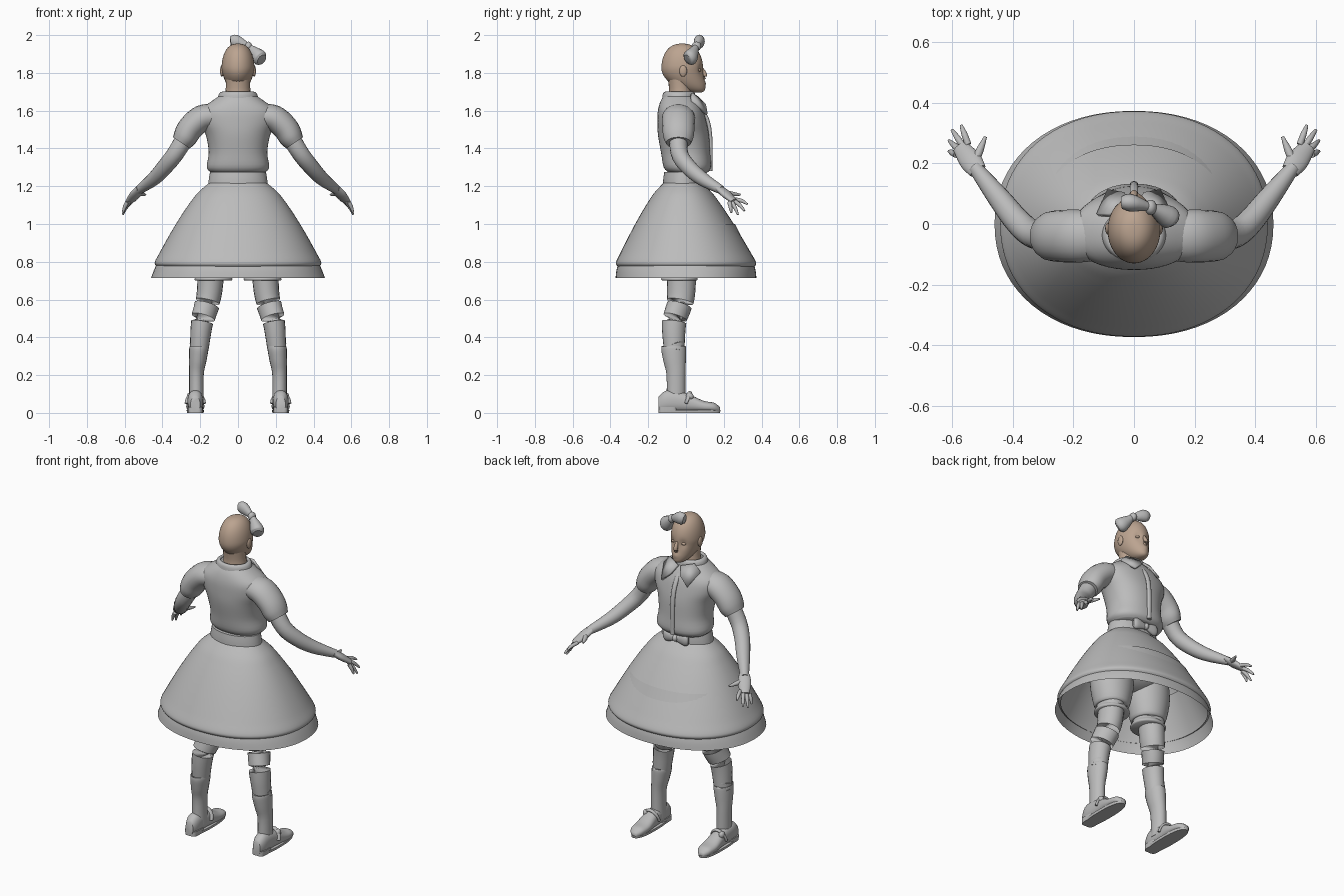
import bpy, bmesh
from math import sin, cos, pi, exp, copysign, radians
from mathutils import Vector, Matrix

if "Cube" in bpy.data.objects:
    bpy.data.objects.remove(bpy.data.objects["Cube"])


def material(name, rgb):
    mat = bpy.data.materials.new(name)
    mat.use_nodes = True
    mat.diffuse_color = (*rgb, 1)
    mat.node_tree.nodes["Principled BSDF"].inputs["Base Color"].default_value = (*rgb, 1)
    return mat


GREY = material("cloth grey", (.5, .5, .5))
SKIN = material("head tan", (.5, .37, .28))


def finish(name, bm, mat=GREY, mirror=False, thickness=0):
    """Turn the bmesh into a smooth-shaded object, mirrored left to right if asked."""
    bmesh.ops.recalc_face_normals(bm, faces=bm.faces[:])
    mesh = bpy.data.meshes.new(name)
    bm.to_mesh(mesh)
    bm.free()
    mesh.materials.append(mat)
    part = bpy.data.objects.new(name, mesh)
    bpy.context.collection.objects.link(part)
    bpy.ops.object.select_all(action="DESELECT")
    part.select_set(True)
    bpy.context.view_layer.objects.active = part
    bpy.ops.object.shade_smooth_by_angle(angle=radians(50))
    if thickness:
        solidify = part.modifiers.new("Thickness", "SOLIDIFY")
        solidify.thickness = thickness
        solidify.offset = 0
    if mirror:
        part.modifiers.new("Mirror", "MIRROR").use_mirror_merge = False


def smooth_rows(rows, steps=4):
    """Catmull-Rom interpolation of the control rows."""
    dense = []
    padded = [rows[0], *rows, rows[-1]]
    for before, start, end, after in zip(padded, padded[1:], padded[2:], padded[3:]):
        for step in range(steps):
            t = step / steps
            dense.append([q + t * ((r - p) + t * ((2*p - 5*q + 4*r - s) + t * (3*q - p - 3*r + s))) / 2
                          for p, q, r, s in zip(before, start, end, after)])
    return dense + [list(rows[-1])]


def stitch(name, rings, caps=True, **options):
    """Join the rings with quads and close the ends."""
    bm = bmesh.new()
    loops = [[bm.verts.new(point) for point in ring] for ring in rings]
    for lower, upper in zip(loops, loops[1:]):
        for i in range(len(lower)):
            bm.faces.new((lower[i - 1], lower[i], upper[i], upper[i - 1]))
    if caps:
        bm.faces.new(loops[0])
        bm.faces.new(loops[-1])
    finish(name, bm, **options)


def loft(name, rows, x=0, centre=lambda height, depth: 0, power=2, along_y=False, sides=48, **options):
    """Rows are (position, half width, half depth); centre places each section."""
    rings = []
    for height, width, depth in smooth_rows(rows):
        ring = []
        for i in range(sides):
            angle = 2 * pi * i / sides
            c, s = (copysign(abs(v) ** (2 / power), v) for v in (cos(angle), sin(angle)))
            across, other = x + width * c, centre(height, depth) + depth * s
            ring.append((across, height, other) if along_y else (across, other, height))
        rings.append(ring)
    stitch(name, rings, **options)


def sweep(name, rows, wide=1, sides=20, **options):
    """Tube through rows (x, y, z, radius); wide scales it sideways."""
    path = smooth_rows(rows)
    points = [Vector(row[:3]) for row in path]
    rings = []
    for i, point in enumerate(points):
        ahead = (points[min(i + 1, len(points) - 1)] - points[max(i - 1, 0)]).normalized()
        reference = Vector((0, 0, 1)) if abs(ahead.z) < .95 else Vector((0, 1, 0))
        side = ahead.cross(reference).normalized()
        up = side.cross(ahead)
        radius = path[i][-1]
        angles = [2 * pi * j / sides for j in range(sides)]
        rings.append([point + radius * (side * wide * cos(a) + up * sin(a)) for a in angles])
    stitch(name, rings, **options)


def ball(name, place, size, shape=None, **options):
    """Ellipsoid, optionally reshaped while it is still a unit sphere."""
    bm = bmesh.new()
    bmesh.ops.create_uvsphere(bm, u_segments=48, v_segments=32, radius=1)
    if shape:
        for vert in bm.verts:
            shape(vert.co)
    bm.transform(Matrix.Translation(place) @ Matrix.Diagonal((*size, 1)))
    finish(name, bm, **options)


def head_shape(p):
    """Fill out the skull, taper the jaw towards the chin, press in eye sockets, raise lips."""
    spread = max(p.xy.length, .01) ** -.2
    p.x *= spread
    p.y *= spread
    if p.z < 0:
        p.x *= 1 + .2 * p.z
        p.y += .7 * p.z ** 2
    if p.y > 0:
        p.y -= .1 * exp(-((abs(p.x) - .4) ** 2 + (p.z + .08) ** 2) / .03)
        p.y += .05 * exp(-(p.x / .25) ** 2 - ((p.z + .6) / .1) ** 2)


# Head and neck
ball("head", (0, -.02, 1.825), (.087, .11, .13), head_shape, mat=SKIN)
sweep("neck", [(0, -.03, 1.62, .08), (0, -.03, 1.7, .06), (0, -.04, 1.8, .06)], wide=1.1, mat=SKIN)
sweep("nose", [(0, .08, 1.83, .007), (0, .1, 1.79, .012), (0, .09, 1.77, .011)], mat=SKIN)
ball("ear", (.085, -.015, 1.81), (.01, .02, .03), mat=SKIN, mirror=True)
ball("eye", (.033, .07, 1.815), (.014, .01, .008), mat=SKIN, mirror=True)

# Hair bow
knot = (.055, .055, 1.94)
ball("hair_bow_knot", knot, (.02, .025, .025))
sweep("hair_bow_back_loop", [(*knot, .015), (-.01, .07, 1.965, .036), (-.04, .07, 1.965, .026)], wide=.8)
sweep("hair_bow_side_loop", [(*knot, .015), (.11, .025, 1.885, .042), (.126, .01, 1.87, .03)], wide=.9)

# Blouse with sleeves, button strip and collar
loft("blouse", [(1.69, .08, .07), (1.65, .14, .1), (1.6, .2, .12), (1.54, .2, .13), (1.47, .17, .135),
                (1.38, .155, .13), (1.3, .165, .125), (1.27, .14, .1)],
     centre=lambda z, depth: .12 * (1.36 - z), power=2.2)
sweep("sleeve", [(.12, -.04, 1.57, .065), (.19, -.04, 1.56, .07), (.25, -.04, 1.51, .068),
                 (.28, -.04, 1.46, .064), (.3, -.04, 1.43, .053)], wide=1.25, mirror=True)
sweep("button_strip", [(0, .05, 1.65, .01), (0, .11, 1.56, .01), (0, .13, 1.45, .01),
                       (0, .13, 1.28, .01)], wide=1.4)
loft("collar_band", [(1.65, .11, .09), (1.69, .1, .085), (1.7, .08, .07), (1.68, .075, .06)],
     centre=lambda z, depth: -.037, caps=False)
bm = bmesh.new()
corners = [(.01, .06, 1.67), (.08, .03, 1.69), (.12, .03, 1.65), (.085, .11, 1.58), (.03, .1, 1.63)]
bm.faces.new([bm.verts.new(corner) for corner in corners])
bmesh.ops.triangulate(bm, faces=bm.faces[:])
finish("collar_flap", bm, mirror=True, thickness=.014)

# Waistband and its bow
loft("waistband", [(1.21, .158, .105), (1.24, .154, .103), (1.275, .148, .098)],
     centre=lambda z, depth: -.017)
buckle = (0, .1, 1.245)
ball("waist_bow_knot", buckle, (.017, .02, .02))
sweep("waist_bow_loop", [(*buckle, .015), (.06, .095, 1.245, .034), (.08, .09, 1.245, .024)],
      wide=.55, mirror=True)

# Bell skirt with a curled hem, and the frill below it
bell = [i / 8 for i in range(9)]
loft("skirt", [(1.22 - .42 * t, .15 + .29 * t ** .75, .1 + .27 * t ** .8) for t in bell]
     + [(.78, .435, .367), (.77, .42, .355)],
     centre=lambda z, depth: .04 * (.8 - z), power=2.15, sides=72, caps=False)
loft("underskirt", [(1, .32, .26), (.8, .425, .355), (.715, .46, .373)],
     power=2.15, sides=72, caps=False)

# Bloomers, legs and socks
ball("hips", (0, -.02, 1), (.2, .13, .12))
loft("bloomers", [(1.08, .1, .1), (.9, .125, .115), (.76, .1, .1), (.74, .085, .08), (.71, .1, .097),
                  (.7, .095, .09)], x=.13, centre=lambda z, depth: -.035, mirror=True)
sweep("leg", [(.14, -.025, .8, .08), (.15, -.025, .65, .075), (.165, -.035, .57, .07),
              (.19, -.063, .48, .065), (.205, -.063, .34, .055)], wide=.9, mirror=True)
sweep("sock", [(.21, -.06, .33, .05), (.207, -.065, .355, .06), (.207, -.065, .34, .066),
               (.213, -.06, .28, .06), (.22, -.053, .2, .05), (.22, -.053, .05, .05)],
      wide=.77, mirror=True)

# Shoes
loft("shoe", [(-.145, .025, .04), (-.1, .04, .057), (0, .042, .05), (.09, .048, .03), (.15, .04, .024),
              (.18, .015, .012)], x=.226, centre=lambda y, depth: depth + .005,
     power=2.3, along_y=True, mirror=True)
loft("sole", [(0, .044, .16), (.015, .046, .163)], x=.226, centre=lambda z, depth: .02,
     power=2.5, mirror=True)
loft("heel", [(0, .038, .05), (.03, .04, .05)], x=.226, centre=lambda z, depth: -.095,
     power=4, mirror=True)
arch = [radians(degrees) for degrees in range(0, 181, 30)]
sweep("shoe_strap", [(.226 + .045 * cos(a), .02 * sin(a), .05 + .057 * sin(a), .008) for a in arch],
      wide=1.5, mirror=True)
ball("shoe_buckle", (.255, .02, .087), (.016, .02, .02), mirror=True)

# Arms and hands
sweep("arm", [(.26, -.04, 1.49, .05), (.33, -.035, 1.375, .046), (.385, .01, 1.305, .043),
              (.445, .085, 1.24, .037), (.525, .187, 1.18, .023)], wide=1, mirror=True)
sweep("palm", [(.515, .175, 1.19, .016), (.54, .21, 1.16, .02), (.574, .255, 1.12, .014)],
      wide=1.85, mirror=True)
tips = {"index": (.57, .325, 1.105), "middle": (.6, .31, 1.07),
        "ring": (.61, .275, 1.05), "little": (.61, .24, 1.06)}
for i, (finger, tip) in enumerate(tips.items()):
    base = Vector((.547, .262, 1.13)) + i * Vector((.013, -.011, -.005))
    middle = base.lerp(Vector(tip), .55) + Vector((0, 0, .006))
    sweep(finger + "_finger", [(*base, .011), (*middle, .01), (*tip, .005)], mirror=True)
sweep("thumb", [(.53, .195, 1.17, .012), (.51, .24, 1.16, .013), (.49, .288, 1.155, .005)], mirror=True)
